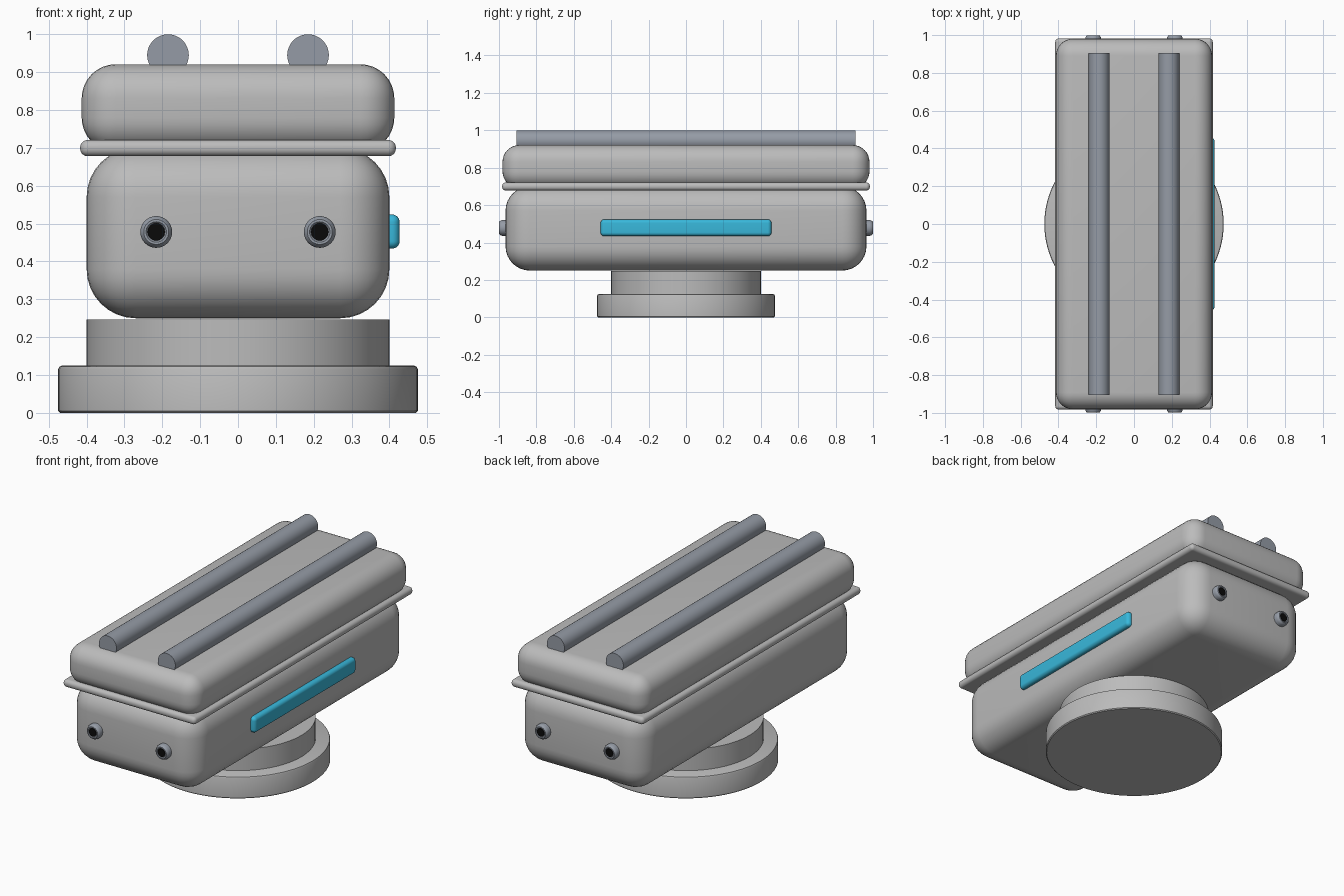
import bpy
import bmesh
from math import pi, radians
from mathutils import Matrix, Vector

cube = bpy.data.objects.get("Cube")
if cube:
    bpy.data.objects.remove(cube, do_unlink=True)


def material(name, rgb):
    mat = bpy.data.materials.new(name)
    mat.use_nodes = True
    colour = (*rgb, 1)
    mat.diffuse_color = colour
    mat.node_tree.nodes["Principled BSDF"].inputs["Base Color"].default_value = colour
    return mat


GREY = material("warm grey", (0.5, 0.5, 0.5))
STEEL = material("blue steel", (0.3, 0.33, 0.38))
BLUE = material("light blue", (0.04, 0.48, 0.71))
BLACK = material("black", (0.003, 0.003, 0.003))


def finish(name, bm, mat):
    mesh = bpy.data.meshes.new(name)
    bmesh.ops.recalc_face_normals(bm, faces=bm.faces)
    bm.to_mesh(mesh)
    bm.free()
    mesh.materials.append(mat)
    obj = bpy.data.objects.new(name, mesh)
    bpy.context.collection.objects.link(obj)
    bpy.ops.object.select_all(action="DESELECT")
    obj.select_set(True)
    bpy.context.view_layer.objects.active = obj
    bpy.ops.object.shade_smooth_by_angle(angle=radians(35))
    return obj


def rounded_box(name, low, high, radius, mat):
    low, high = Vector(low), Vector(high)
    bm = bmesh.new()
    bmesh.ops.create_cube(bm, size=1)
    bmesh.ops.scale(bm, vec=high - low, verts=bm.verts)
    bmesh.ops.translate(bm, vec=(low + high) / 2, verts=bm.verts)
    bmesh.ops.bevel(bm, geom=bm.edges[:], offset=radius, segments=8,
                    profile=0.5, affect="EDGES")
    return finish(name, bm, mat)


def lathe(name, profile, mat, place=Matrix(), steps=64):
    """Spin a (radius, height) profile around z, then place it."""
    bm = bmesh.new()
    verts = [bm.verts.new((r, 0, z)) for r, z in profile]
    edges = [bm.edges.new(pair) for pair in zip(verts, verts[1:])]
    bmesh.ops.spin(bm, geom=verts + edges, axis=(0, 0, 1), cent=(0, 0, 0),
                   angle=2 * pi, steps=steps)
    bmesh.ops.remove_doubles(bm, verts=bm.verts, dist=0.0001)
    bmesh.ops.transform(bm, matrix=place, verts=bm.verts)
    return finish(name, bm, mat)


# Round pedestal
lathe("base_disc", [(0, 0), (0.47, 0), (0.475, 0.005), (0.475, 0.115),
                    (0.472, 0.122), (0.465, 0.125), (0, 0.125)], GREY, steps=96)
lathe("base_neck", [(0, 0.12), (0.4, 0.12), (0.4, 0.247), (0, 0.247)], GREY, steps=96)

# Housing, seam and lid
rounded_box("body", (-0.4, -0.965, 0.25), (0.4, 0.965, 0.7), 0.13, GREY)
rounded_box("seam_rim", (-0.417, -0.983, 0.678), (0.417, 0.983, 0.721), 0.02, GREY)
rounded_box("lid", (-0.413, -0.981, 0.69), (0.413, 0.981, 0.921), 0.09, GREY)

# Light strip on the left flank
rounded_box("side_strip", (0.38, -0.457, 0.434), (0.427, 0.457, 0.524), 0.02, BLUE)

# Roof rails and end ports
PORT = [(0, -0.02), (0.042, -0.02), (0.042, 0.018), (0.039, 0.027),
        (0.033, 0.034), (0.027, 0.034), (0.022, 0.028), (0, 0.028)]
for side, sx in (("right", -1), ("left", 1)):
    rail_place = Matrix.Translation((sx * 0.185, 0, 0.945)) @ Matrix.Rotation(pi / 2, 4, "X")
    lathe(f"{side}_roof_rail", [(0, -0.905), (0.055, -0.905), (0.055, 0.905), (0, 0.905)],
          STEEL, rail_place, 48)
    for end, sy in (("front", -1), ("back", 1)):
        place = (Matrix.Translation((sx * 0.216, sy * 0.965, 0.478))
                 @ Matrix.Rotation(-sy * pi / 2, 4, "X"))
        lathe(f"{end}_{side}_port", PORT, STEEL, place, 32)
        lathe(f"{end}_{side}_port_hole", [(0, 0.025), (0.023, 0.025), (0.023, 0.032), (0, 0.032)],
              BLACK, place, 16)
